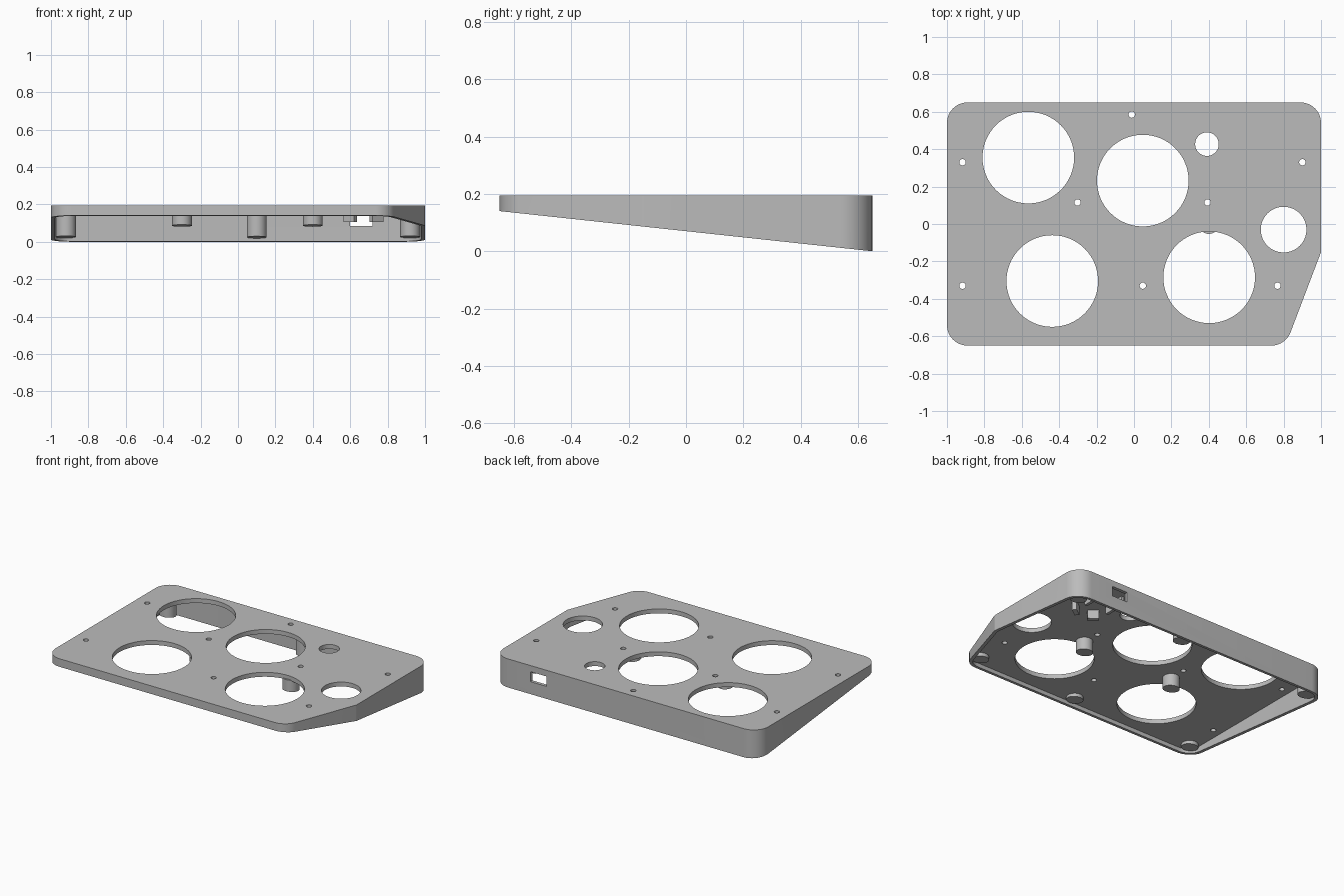
import bpy, bmesh, math
from mathutils import Vector, Matrix

if "Cube" in bpy.data.objects:
    bpy.data.objects.remove(bpy.data.objects["Cube"], do_unlink=True)

TOP, PLATE, WALL = 0.195, 0.03, 0.022

grey = bpy.data.materials.new("plain_grey")
grey.use_nodes = True
grey.diffuse_color = (0.5, 0.5, 0.5, 1)
grey.node_tree.nodes["Principled BSDF"].inputs["Base Color"].default_value = (0.5, 0.5, 0.5, 1)


def floor_z(y):
    """Height of the sloping underside."""
    return 0.07 - 0.1077 * y


def circle(x, y, r, n=64):
    return [Vector((x + r * math.cos(math.tau * i / n), y + r * math.sin(math.tau * i / n)))
            for i in range(n)]


def box(x, y, w, d, angle=0):
    turn = Matrix.Rotation(math.radians(angle), 2)
    return [Vector((x, y)) + turn @ Vector((sx * w / 2, sy * d / 2))
            for sx, sy in ((-1, -1), (1, -1), (1, 1), (-1, 1))]


def outline(inset, steps=12):
    """Case outline with rounded corners, moved inward by inset."""
    corners = [(-1, -.65, .11), (.81, -.65, .11), (1, -.15, .03), (1, .65, .11), (-1, .65, .11)]
    pts = []
    for i, (x, y, r) in enumerate(corners):
        p = Vector((x, y))
        before = (p - Vector(corners[i - 1][:2])).normalized()
        after = (Vector(corners[(i + 1) % len(corners)][:2]) - p).normalized()
        n1, n2 = Vector((before.y, -before.x)), Vector((after.y, -after.x))
        centre = p - (n1 + n2) * r / (1 + n1.dot(n2))
        a1 = math.atan2(n1.y, n1.x)
        sweep = (math.atan2(n2.y, n2.x) - a1) % math.tau
        for k in range(steps + 1):
            a = a1 + sweep * k / steps
            pts.append(centre + (r - inset) * Vector((math.cos(a), math.sin(a))))
    return pts


def prisms(name, shapes, bottom, top):
    """Upright prisms; bottom is a function of y."""
    bm = bmesh.new()
    for pts in shapes:
        low = [bm.verts.new((p.x, p.y, bottom(p.y))) for p in pts]
        high = [bm.verts.new((p.x, p.y, top)) for p in pts]
        bm.faces.new(low[::-1])
        bm.faces.new(high)
        for i in range(len(pts)):
            j = (i + 1) % len(pts)
            bm.faces.new((low[i], low[j], high[j], high[i]))
    mesh = bpy.data.meshes.new(name)
    bm.to_mesh(mesh)
    bm.free()
    mesh.materials.append(grey)
    ob = bpy.data.objects.new(name, mesh)
    bpy.context.collection.objects.link(ob)
    return ob


def activate(ob):
    bpy.ops.object.select_all(action='DESELECT')
    ob.select_set(True)
    bpy.context.view_layer.objects.active = ob


def cut(target, cutter):
    cutter.hide_render = True
    mod = target.modifiers.new("cut", 'BOOLEAN')
    mod.operation, mod.solver, mod.object = 'DIFFERENCE', 'EXACT', cutter
    activate(target)
    bpy.ops.object.modifier_apply(modifier=mod.name)
    bpy.data.objects.remove(cutter, do_unlink=True)


def smooth(ob):
    activate(ob)
    bpy.ops.object.shade_smooth_by_angle(angle=math.radians(30))


# Wedge shell, hollow and open underneath
shell = prisms("case_shell", [outline(0)], floor_z, TOP)
cut(shell, prisms("cavity_cutter", [outline(WALL)], lambda y: -0.5, TOP - PLATE))

# Large openings and screw holes through the top plate
openings = [(-.565, .355, .245), (.047, .232, .245), (-.437, -.305, .245), (.402, -.285, .245),
            (.80, -.03, .122), (.39, .427, .063)]
screws = [(-.917, .33), (.9, .33), (-.012, .585), (-.302, .115), (.393, .115),
          (-.917, -.33), (.047, -.33), (.767, -.33)]
holes = [circle(*o) for o in openings] + [circle(x, y, .017, 24) for x, y in screws]
cut(shell, prisms("hole_cutter", holes, lambda y: -0.5, 0.5))

# Socket window in the back wall
cut(shell, prisms("window_cutter", [box(.66, .65, .12, .12)], lambda y: .085, .153))
smooth(shell)

# Standoffs for the bottom cover, ending just inside the rim
posts = [(-.92, .56), (.1, .575), (.92, .56), (-.3, 0), (.4, 0),
         (-.92, -.56), (0, -.57), (.77, -.56)]
for i, (x, y) in enumerate(posts):
    smooth(prisms(f"standoff_{i + 1}", [circle(x, y, .053, 40)],
                  lambda y: floor_z(y) + .016, TOP - PLATE + .005))

# Small board holder behind the window
for side, name in ((-1, "right"), (1, "left")):
    prisms(f"holder_rail_{name}", [box(.66 + side * .085, .5, .02, .15)],
           lambda y: .105, TOP - PLATE + .005)
    prisms(f"holder_stop_{name}", [box(.67 + side * .07, .32, .07, .03, side * 35)],
           lambda y: .105, TOP - PLATE + .005)
